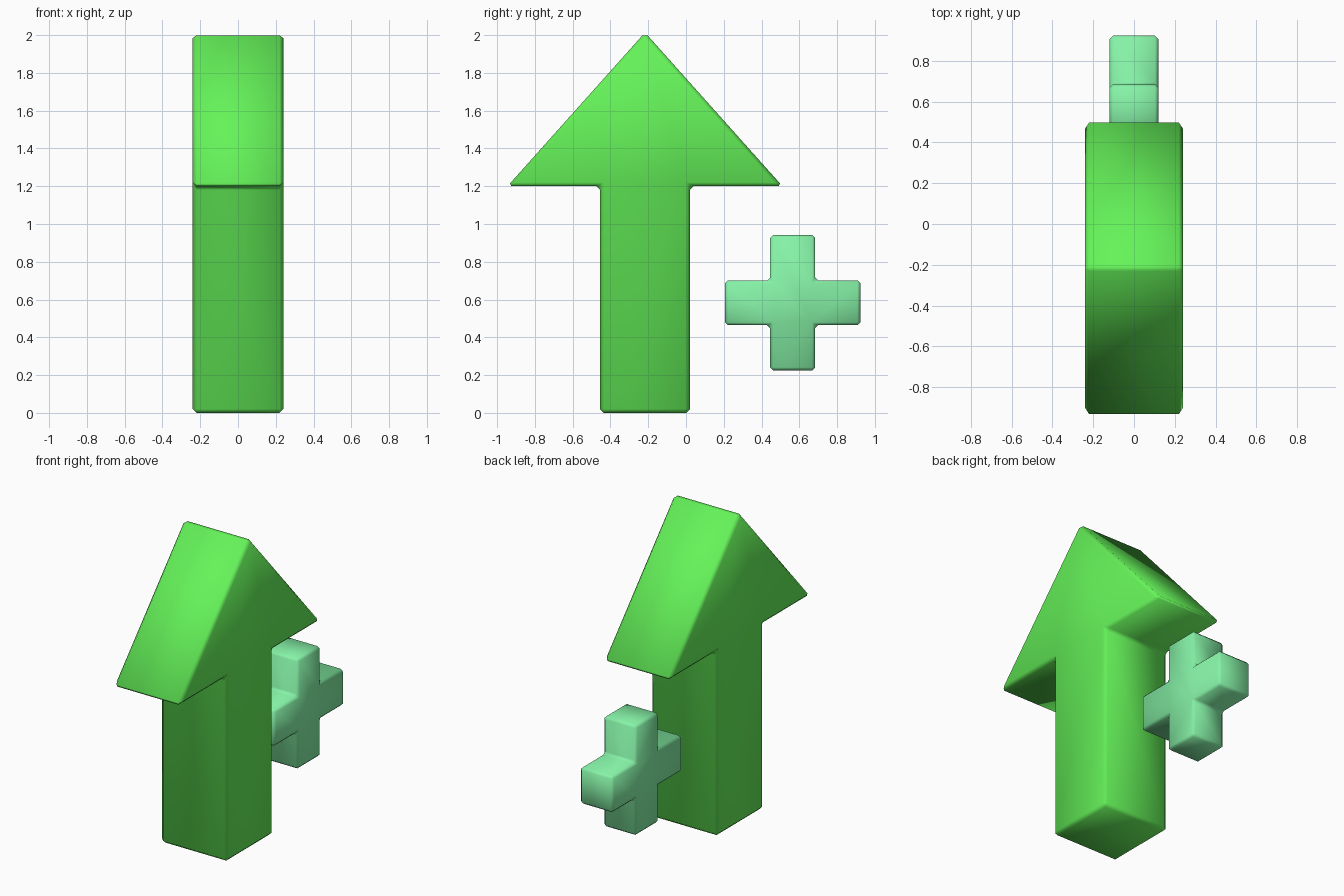
import bpy, bmesh

if "Cube" in bpy.data.objects:
    bpy.data.objects.remove(bpy.data.objects["Cube"])


def extruded(name, profile, half_depth, bevel, color):
    """Closed (y, z) profile extruded along x, with single-segment chamfers."""
    bm = bmesh.new()
    face = bm.faces.new([bm.verts.new((-half_depth, y, z)) for y, z in profile])
    ext = bmesh.ops.extrude_face_region(bm, geom=[face], use_keep_orig=True)
    verts = [g for g in ext["geom"] if isinstance(g, bmesh.types.BMVert)]
    bmesh.ops.translate(bm, verts=verts, vec=(2 * half_depth, 0, 0))
    bmesh.ops.recalc_face_normals(bm, faces=bm.faces[:])
    bmesh.ops.bevel(bm, geom=bm.edges[:], offset=bevel, segments=1,
                    affect='EDGES', clamp_overlap=True)
    bmesh.ops.recalc_face_normals(bm, faces=bm.faces[:])
    for f in bm.faces:
        f.smooth = True
    mesh = bpy.data.meshes.new(name)
    bm.to_mesh(mesh)
    bm.free()
    mat = bpy.data.materials.new(name + "_colour")
    mat.diffuse_color = (*color, 1)
    mat.use_nodes = True
    mat.node_tree.nodes["Principled BSDF"].inputs["Base Color"].default_value = mat.diffuse_color
    mesh.materials.append(mat)
    obj = bpy.data.objects.new(name, mesh)
    bpy.context.collection.objects.link(obj)
    return obj


# Upward arrow: half outline mirrored about its centre line
cy = -0.217
half = [(0.238, 0.0), (0.238, 1.2), (0.728, 1.2)]
arrow = ([(cy + y, z) for y, z in half] + [(cy, 2.014)]
         + [(cy - y, z) for y, z in reversed(half)])
extruded("up_arrow", arrow, 0.24, 0.02, (0.13, 0.9, 0.1))

# Small plus sign: one arm's three corners turned four times
a, b = 0.119, 0.358
plus = []
arm = [(b, -a), (b, a), (a, a)]
for _ in range(4):
    plus += [(0.565 + y, 0.583 + z) for y, z in arm]
    arm = [(-z, y) for y, z in arm]
extruded("plus_sign", plus, 0.119, 0.016, (0.24, 0.9, 0.39))
